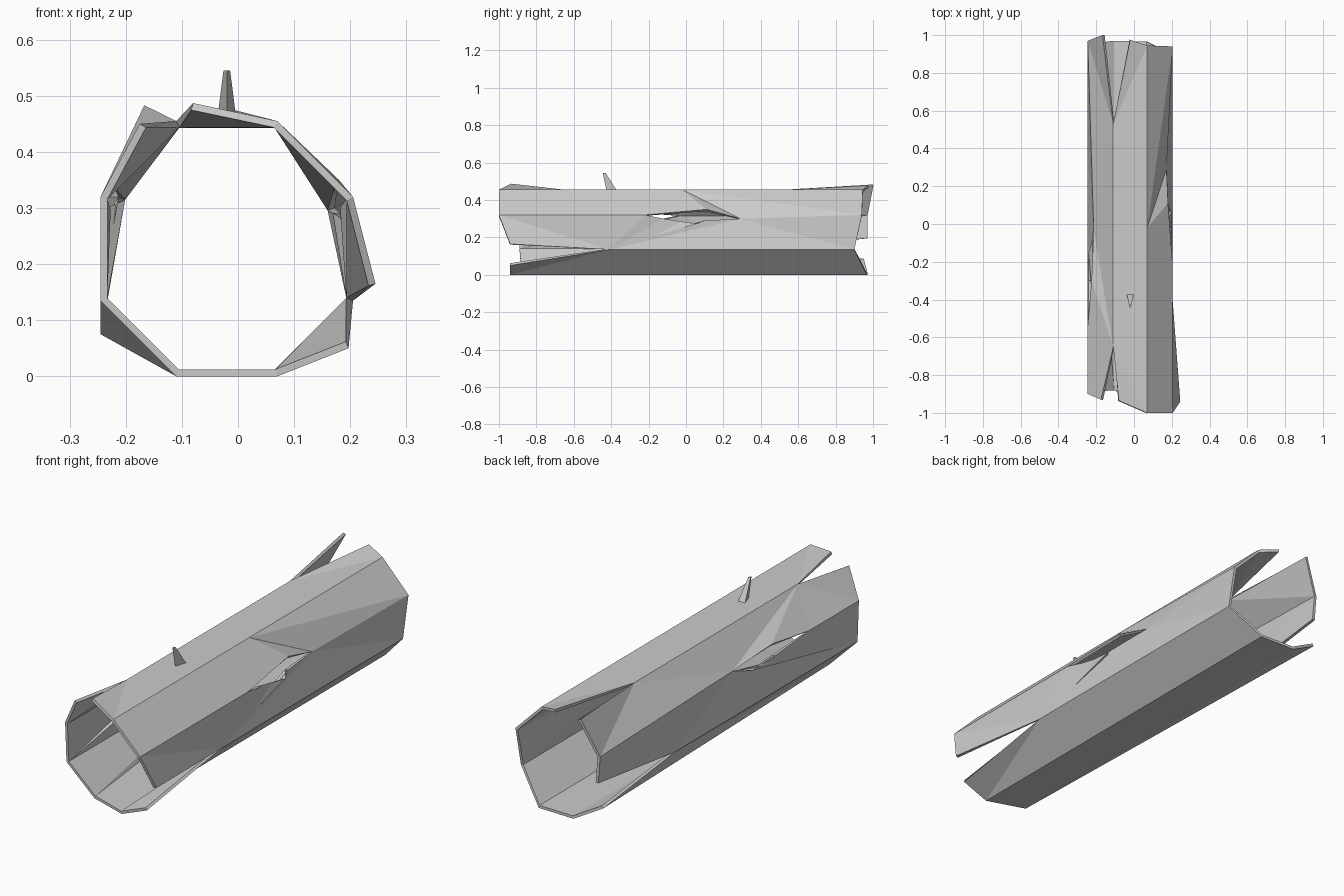
import bpy, bmesh

if "Cube" in bpy.data.objects:
    bpy.data.objects.remove(bpy.data.objects["Cube"])

# Octagonal trunk ridges: bottom-left, then counter-clockwise seen from the front
RING = [(-.11, 0), (.07, 0), (.205, .135), (.205, .32),
        (.07, .455), (-.11, .455), (-.245, .32), (-.245, .135)]


def ridge(k, *ys):
    """Points along ridge k at the given depths."""
    return [(RING[k][0], y, RING[k][1]) for y in ys]


# Ridges where neighbouring panels stay joined
joined = {
    0: ridge(0, -.88, .97),
    1: ridge(1, -.94, .965),
    4: ridge(4, -1, -.02, .945),
}
before = dict(joined)   # side used by the panel ending at the ridge
after = dict(joined)    # side used by the panel starting at the ridge

# Lower right ridge: split open at the front
before[2] = [(.197, -.94, .05)] + ridge(2, -.41, .9)
after[2] = [(.245, -.94, .165)] + ridge(2, -.41, .9)

# Upper right ridge: crack in the middle
before[3] = ridge(3, -1, -.22) + [(.195, -.12, .3), (.188, .06, .267),
                                  (.182, .1, .29), (.172, .29, .3)] + ridge(3, .94)
after[3] = ridge(3, -1, -.22) + [(.18, .11, .35), (.172, .29, .3)] + ridge(3, .94)

# Upper left ridge: split at both ends with lifted corners
before[5] = [(-.08, -.935, .487)] + ridge(5, -.65, .53) + [(-.02, .975, .478)]
after[5] = [(-.175, -.93, .45)] + ridge(5, -.65, .53) + [(-.167, 1, .483)]

# Left ridge: crack in the middle
before[6] = ridge(6, -.9, -.54) + [(-.225, -.3, .345), (-.213, -.03, .32)] + ridge(6, .97)
after[6] = ridge(6, -.9, -.54) + [(-.24, -.3, .295), (-.235, -.15, .285),
                                  (-.213, -.03, .32)] + ridge(6, .97)

# Lower left ridge: split open at the back
before[7] = ridge(7, -.89, .43) + [(-.235, .97, .195)]
after[7] = ridge(7, -.89, .43) + [(-.245, .95, .075)]


def panel(bm, a, b):
    """Zip two ridge lines together with triangles."""
    va = [bm.verts.new(p) for p in a]
    vb = [bm.verts.new(p) for p in b]
    i = j = 0
    while i < len(va) - 1 or j < len(vb) - 1:
        if j == len(vb) - 1 or (i < len(va) - 1 and a[i + 1][1] <= b[j + 1][1]):
            bm.faces.new((va[i], va[i + 1], vb[j]))
            i += 1
        else:
            bm.faces.new((va[i], vb[j + 1], vb[j]))
            j += 1


def finish(bm, name):
    mesh = bpy.data.meshes.new(name)
    bm.to_mesh(mesh)
    bm.free()
    obj = bpy.data.objects.new(name, mesh)
    bpy.context.collection.objects.link(obj)
    return obj


# Hollow trunk shell
bm = bmesh.new()
for k in range(8):
    panel(bm, after[k], before[(k + 1) % 8])
bmesh.ops.remove_doubles(bm, verts=bm.verts, dist=.0005)
trunk = finish(bm, "hollow_trunk")
wall = trunk.modifiers.new("wall", 'SOLIDIFY')
wall.thickness = .013
wall.offset = -1

# Three-sided twig stub leaning to the front
bm = bmesh.new()
base = [bm.verts.new(p) for p in ((-.038, -.37, .45), (-.002, -.37, .45), (-.02, -.425, .45))]
tip = [bm.verts.new(p) for p in ((-.026, -.43, .545), (-.014, -.43, .545), (-.02, -.445, .545))]
bm.faces.new(base)
bm.faces.new(tip)
for k in range(3):
    n = (k + 1) % 3
    bm.faces.new((base[k], base[n], tip[n], tip[k]))
bmesh.ops.recalc_face_normals(bm, faces=bm.faces)
finish(bm, "twig_stub")
